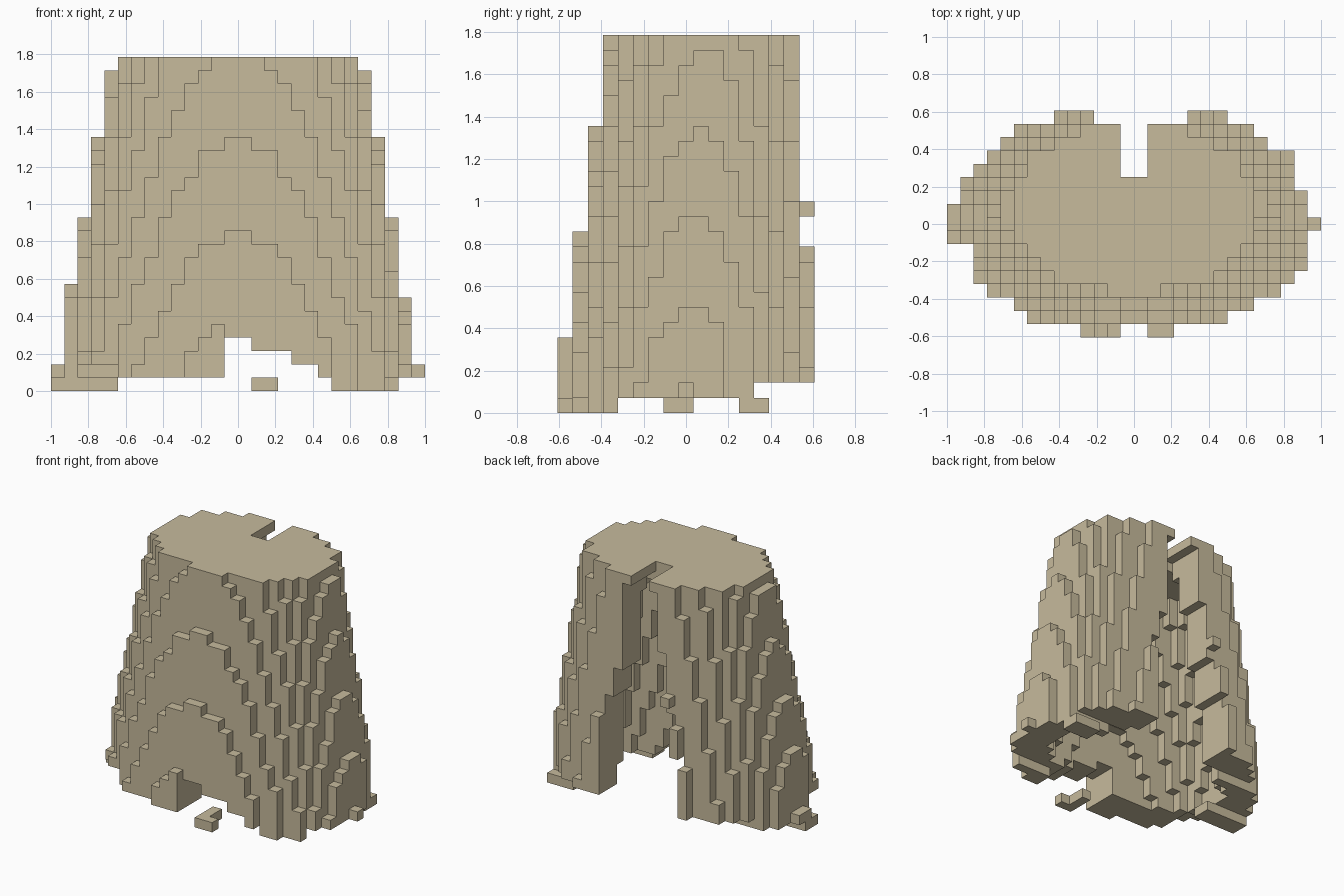
import bpy
import bmesh
import math
from mathutils import Vector

cube = bpy.data.objects.get("Cube")
if cube:
    bpy.data.objects.remove(cube, do_unlink=True)

S = 2 / 28          # voxel size
LAYERS = 25         # voxel layers in height
WALL = 3.5          # wall thickness in voxels

mat = bpy.data.materials.new("sandstone")
mat.use_nodes = True
colour = (0.57, 0.495, 0.335, 1)
mat.diffuse_color = colour
bsdf = mat.node_tree.nodes["Principled BSDF"]
bsdf.inputs["Base Color"].default_value = colour
bsdf.inputs["Roughness"].default_value = 0.9


def in_cone(x, y, k, inset=0.0):
    """Leaning elliptical cone; x and y are voxel centres, k is the layer."""
    a = 13.5 - (k - (1.8 if x < 0 else 1.6)) / 5.5
    centre = 0.3 + 0.035 * k
    b = 8 - (k - 4.4) / 7 + centre
    if y > centre:
        b += 0.08
    return (x / (a - inset)) ** 2 + ((y - centre) / (b - inset)) ** 2 <= 1


def in_gash(x, y, k):
    """Opening down the back, wider towards the ground."""
    if y < 4:
        return False
    # (below this layer, left bound, right bound)
    for top, low, high in ((8, -5, 4), (12, -4, 4), (15, -3, 3), (18, -3, 2), (24, -2, 2)):
        if k < top:
            return low < x < high
    return -1 < x < 1


def in_base_gap(x, y, k):
    """Worn-away lower edge."""
    if k >= 4:
        return False
    if -1 < x < 1 or (k < 3 and 0 < x < 4):
        return True
    if k == 0:
        return not (7 < x < 12 and -6 <= y <= -5)
    return k == 1 and (0 < x < 6 or y >= 5 or (x < -9 and y < -2))


def is_worn(x, y, k):
    """Small losses on the outermost steps."""
    if y >= 8 and (k > 11 or x < -6):
        return True
    if (y <= -8 and x > -1) or (y <= -7 and x > 7) or (y <= -6 and x > 9):
        return True
    if x > 13:
        return y != 0 or k != 1
    if x > 12:
        return y > 2
    return -13 < x < -12 and y < -1


def is_wall(x, y, k):
    if (not in_cone(x, y, k) or in_gash(x, y, k)
            or in_base_gap(x, y, k) or is_worn(x, y, k)):
        return False
    return k >= LAYERS - 2 or not in_cone(x, y, k, WALL)


def build_voxels(name, cells):
    """Skin a set of voxels with only their exposed faces."""
    bm = bmesh.new()
    corners = {}

    def vert(p):
        key = tuple(round(c * 2) for c in p)
        if key not in corners:
            corners[key] = bm.verts.new(p * S)
        return corners[key]

    for x, y, k in cells:
        c = Vector((x, y, k + 0.5))
        for axis in range(3):
            for sign in (-1, 1):
                n, u, v = Vector(), Vector(), Vector()
                n[axis] = sign
                u[(axis + 1) % 3] = 0.5
                v[(axis + 2) % 3] = 0.5 * sign
                if (x + n.x, y + n.y, k + n.z) in cells:
                    continue
                m = c + n * 0.5
                bm.faces.new([vert(p) for p in (m - u - v, m + u - v, m + u + v, m - u + v)])
    # Merge flat areas into large faces
    bmesh.ops.dissolve_limit(bm, angle_limit=math.radians(1), verts=bm.verts, edges=bm.edges)
    mesh = bpy.data.meshes.new(name)
    bm.to_mesh(mesh)
    bm.free()
    mesh.materials.append(mat)
    obj = bpy.data.objects.new(name, mesh)
    bpy.context.collection.objects.link(obj)


# Hollow flat-topped rock
rock = {(i + 0.5, float(j), float(k))
        for i in range(-14, 14) for j in range(-8, 9) for k in range(LAYERS)
        if is_wall(i + 0.5, j, k)}
build_voxels("rock_shell", rock)

# Loose L-shaped chip on the ground in front
build_voxels("front_chip", {(2.5, -8.0, 0.0)} | {(1.5, float(j), 0.0) for j in (-8, -7, -6)})

# Flat ledges on the ground at the sides
build_voxels("left_ledge", {(i + 0.5, float(j), 0.0) for i in (9, 10, 11) for j in (4, 5)})
build_voxels("right_ledge", {(i + 0.5, float(j), 0.0) for i in range(-14, -9) for j in (-1, 0)})

# Small block sticking out beside the opening
build_voxels("back_knob", {(-3.5, 8.0, 13.0)})
